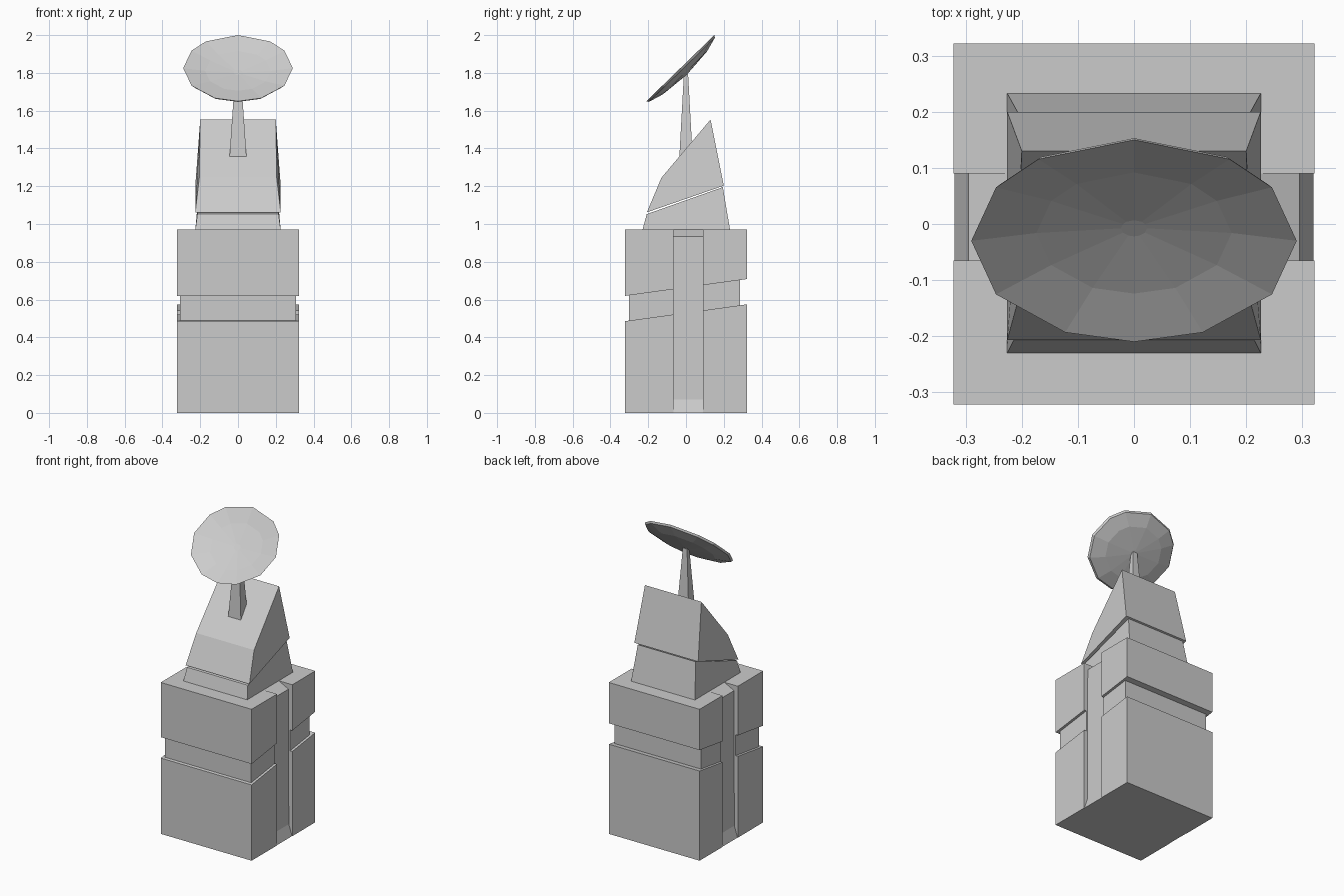
import bpy, bmesh, math
from mathutils import Vector

if "Cube" in bpy.data.objects:
    bpy.data.objects.remove(bpy.data.objects["Cube"])


def make(name, verts, faces):
    me = bpy.data.meshes.new(name)
    me.from_pydata(verts, [], faces)
    bm = bmesh.new()
    bm.from_mesh(me)
    bmesh.ops.recalc_face_normals(bm, faces=bm.faces)
    bm.to_mesh(me)
    bm.free()
    ob = bpy.data.objects.new(name, me)
    bpy.context.collection.objects.link(ob)
    return ob


def loft(name, rings, cap=True, closed=False):
    """Skin a list of equal-length point rings."""
    n, m = len(rings[0]), len(rings)
    verts = [p for r in rings for p in r]
    faces = []
    for k in range(m if closed else m - 1):
        a, b = k * n, ((k + 1) % m) * n
        faces += [(a + i, a + (i + 1) % n, b + (i + 1) % n, b + i) for i in range(n)]
    if cap:
        faces += [tuple(range(n)), tuple(range((m - 1) * n, m * n))]
    return make(name, verts, faces)


def side_prism(name, profile):
    """Mirror a side profile of (half width, y, z) points across x."""
    return loft(name, [[(s * w, y, z) for w, y, z in profile] for s in (-1, 1)])


def block(name, w, y0, y1, bottom, top):
    side_prism(name, [(w, y0, bottom(y0)), (w, y1, bottom(y1)),
                      (w, y1, top(y1)), (w, y0, top(y0))])


# Base: lower and upper blocks split by a slanted belt groove and a side channel
ground = lambda y: 0.0
roof = lambda y: 0.97
belt_low = lambda y: 0.53 + 0.138 * y
belt_high = lambda y: 0.664 + 0.138 * y
for name, y0, y1, c0, c1 in (("front", -0.322, -0.065, -0.303, -0.065),
                             ("back", 0.09, 0.322, 0.09, 0.286)):
    block("base_lower_" + name, 0.322, y0, y1, ground, belt_low)
    block("base_upper_" + name, 0.322, y0, y1, belt_high, roof)
    block("belt_core_" + name, 0.306, c0, c1, lambda y: 0.3, lambda y: 0.9)

# Recessed channel strip, flared at the foot and sloping in at the top
half = [(0.32, 0.0), (0.297, 0.07), (0.295, 0.935), (0.225, 0.97)]
outline = half + [(-x, z) for x, z in reversed(half)]
loft("channel_strip", [[(x, y, z) for x, z in outline] for y in (-0.065, 0.09)])

# Tower: tapered foot and slant-faced head with a thin shadow gap
side_prism("tower_foot", [(0.226, -0.23, 0.97), (0.226, 0.233, 0.97),
                          (0.205, 0.195, 1.195), (0.215, -0.208, 1.052)])
side_prism("tower_head", [(0.226, -0.207, 1.062), (0.226, 0.2, 1.203),
                          (0.2, 0.13, 1.553), (0.205, -0.13, 1.245)])

# Mast
loft("mast", [[(sx * w, sy * d, z) for sx, sy in ((-1, -1), (1, -1), (1, 1), (-1, 1))]
              for w, d, z in ((0.046, 0.036, 1.34), (0.015, 0.011, 1.795))])

# Dish: twelve-sided shallow bowl, tilted up to the front
angles = [0, 36, 58, 90, 122, 155, 180, 205, 238, 270, 302, 324]
centre = Vector((0, -0.03, 1.825))
up = Vector((0, 0.717, 0.697))
normal = Vector((0, -0.697, 0.717))


def dish_ring(r, depth):
    pts = []
    for a in angles:
        t = math.radians(a)
        pts.append(centre + Vector((0.29 * r * math.sin(t), 0, 0))
                   + up * (0.251 * r * math.cos(t)) - normal * depth)
    return pts


loft("dish", [dish_ring(r, d) for r, d in (
    (0.08, 0.032), (0.6, 0.02), (1.0, 0.0), (0.97, 0.012), (0.65, 0.035), (0.08, 0.047))])
